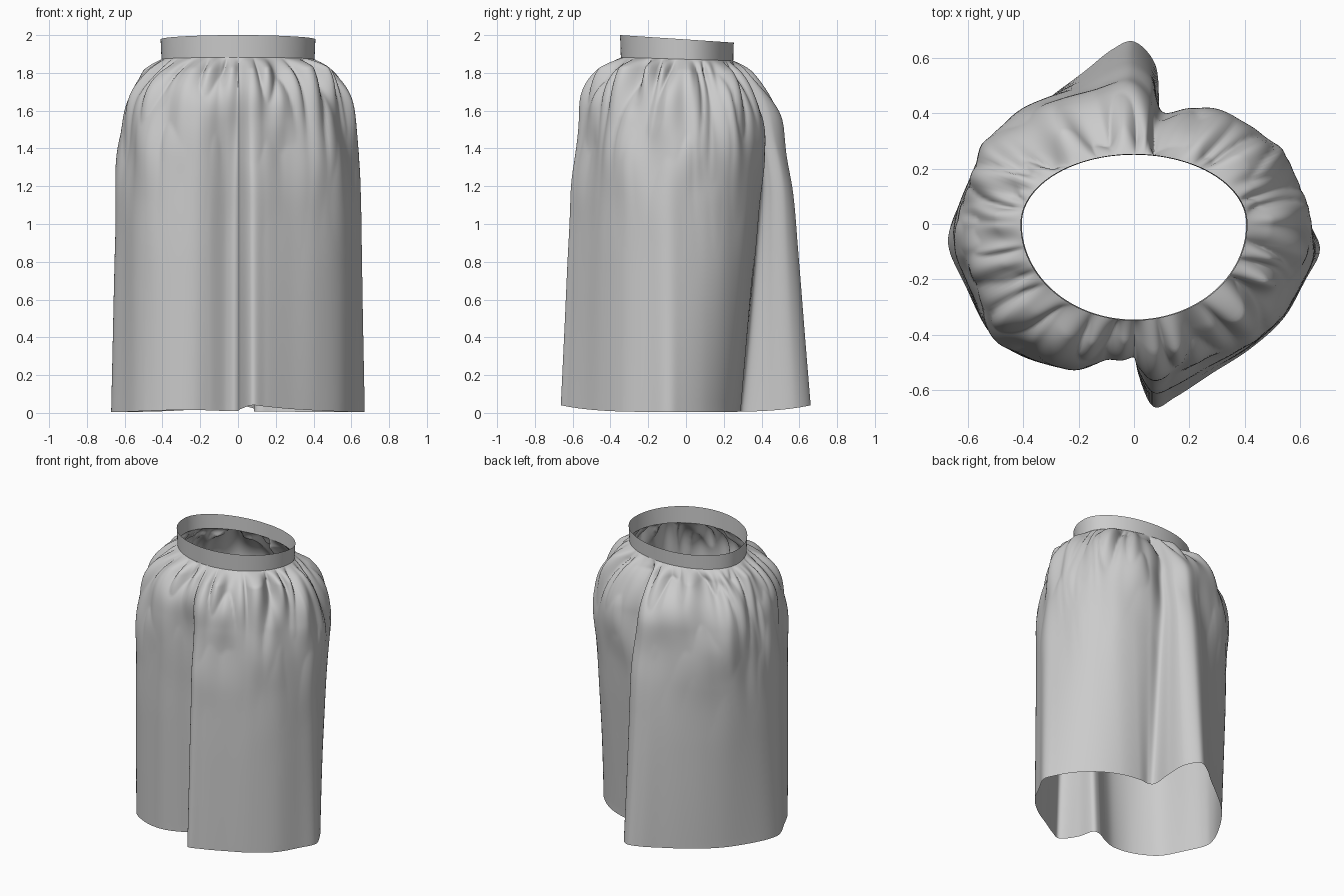
import bpy, math
from mathutils import Vector, noise

if "Cube" in bpy.data.objects:
    bpy.data.objects.remove(bpy.data.objects["Cube"])

N = 400          # columns around
ROWS = 100       # rows down the cloth

# Hem outline and mid-height outline, matching points, counterclockwise from the right side
HEM = [(.67, -.1), (.645, -.02), (.57, .1), (.46, .2), (.33, .265), (.2, .29), (.12, .285), (.085, .32),
       (.09, .45), (.075, .58), (.0, .66), (-.08, .63), (-.18, .55), (-.3, .46), (-.42, .36), (-.52, .25),
       (-.62, .09), (-.665, -.02), (-.665, -.1), (-.61, -.22), (-.54, -.36), (-.46, -.43), (-.35, -.48),
       (-.24, -.49), (-.15, -.46), (-.06, -.41), (-.005, -.42), (.015, -.54), (.07, -.66), (.15, -.625),
       (.28, -.54), (.42, -.45), (.54, -.34), (.62, -.2)]
MID = [(.64, -.1), (.63, 0), (.61, .12), (.58, .23), (.49, .345), (.37, .41), (.23, .44), (.12, .42),
       (.08, .44), (.06, .5), (-.01, .535), (-.1, .52), (-.2, .485), (-.31, .455), (-.42, .415), (-.525, .32),
       (-.6, .16), (-.63, .03), (-.635, -.09), (-.6, -.2), (-.545, -.36), (-.475, -.45), (-.375, -.505),
       (-.25, -.54), (-.16, -.53), (-.06, -.475), (-.005, -.475), (.015, -.53), (.07, -.59), (.15, -.565),
       (.28, -.5), (.42, -.43), (.54, -.32), (.61, -.2)]


def loop_point(pts, u):
    n = len(pts)
    i, t = int(u), u - int(u)
    a, b, c, d = (Vector(pts[(i + k) % n]) for k in (-1, 0, 1, 2))
    return b + .5 * t * ((c - a) + t * ((2 * a - 5 * b + 4 * c - d) + t * (3 * (b - c) + d - a)))


def waist(angle):
    c, s = math.cos(angle), math.sin(angle)
    return Vector((.405 * c, (.25 if s > 0 else .345) * s))


def sheet(name, rows):
    verts = [p for row in rows for p in row]
    n = len(rows[0])
    faces = [((r + 1) * n + i, (r + 1) * n + (i + 1) % n, r * n + (i + 1) % n, r * n + i)
             for r in range(len(rows) - 1) for i in range(n)]
    mesh = bpy.data.meshes.new(name)
    mesh.from_pydata(verts, [], faces)
    mesh.polygons.foreach_set("use_smooth", [True] * len(faces))
    obj = bpy.data.objects.new(name, mesh)
    bpy.context.collection.objects.link(obj)
    return obj


def band_bottom(y):
    return 1.872 - .03 * y


# Gathered skirt cloth
columns = []
for i in range(N):
    u = i * len(HEM) / N
    hem, mid = loop_point(HEM, u), loop_point(MID, u)
    ang = math.atan2(mid.y / (.25 if mid.y > 0 else .345), mid.x / .405)
    columns.append((hem, mid, waist(ang), ang))

rows = []
for r in range(ROWS + 1):
    v = (r / ROWS) ** 1.6
    row = []
    for hem, mid, top, ang in columns:
        z_top = band_bottom(top.y)
        z_hem = .005 + .035 * (abs(hem.y) / .66) ** 4
        z = z_top + (z_hem - z_top) * v
        drop = z_top - z
        # Swell out from the waist, then hang towards the hem outline
        hang = mid.lerp(hem, min(1, max(0, 1.75 - z) / 1.73) ** 1.15)
        p = top.lerp(hang, 1 - math.exp(-drop / .155))
        # Fine gathers under the band, broad drapes lower down
        c, s = math.cos(ang), math.sin(ang)
        fine = abs(noise.noise(Vector((c * 5.2, s * 5.2, z * 2.2)))) - .2
        broad = noise.noise(Vector((c * 3 + 9, s * 3, z * 2.6)))
        rise = min(1, drop / .06)
        amt = .2 * fine * rise * math.exp(-drop / .2)
        amt += .06 * broad * rise * math.exp(-(drop / .6) ** 2)
        p = p + Vector((c, s)) * amt
        row.append((p.x, p.y, z + .05 * fine * rise * math.exp(-drop / .1)))
    rows.append(row)
sheet("skirt_cloth", rows)

# Plain waistband, lower at the back
band = []
for k in range(7):
    t = k / 6
    ring = []
    for i in range(128):
        w = waist(i * math.tau / 128)
        z_top = 1.977 - .067 * w.y
        grow = 1.012 - .012 * t
        ring.append((w.x * grow, w.y * grow, z_top + (band_bottom(w.y) - z_top) * t))
    band.append(ring)
sheet("waistband", band)
